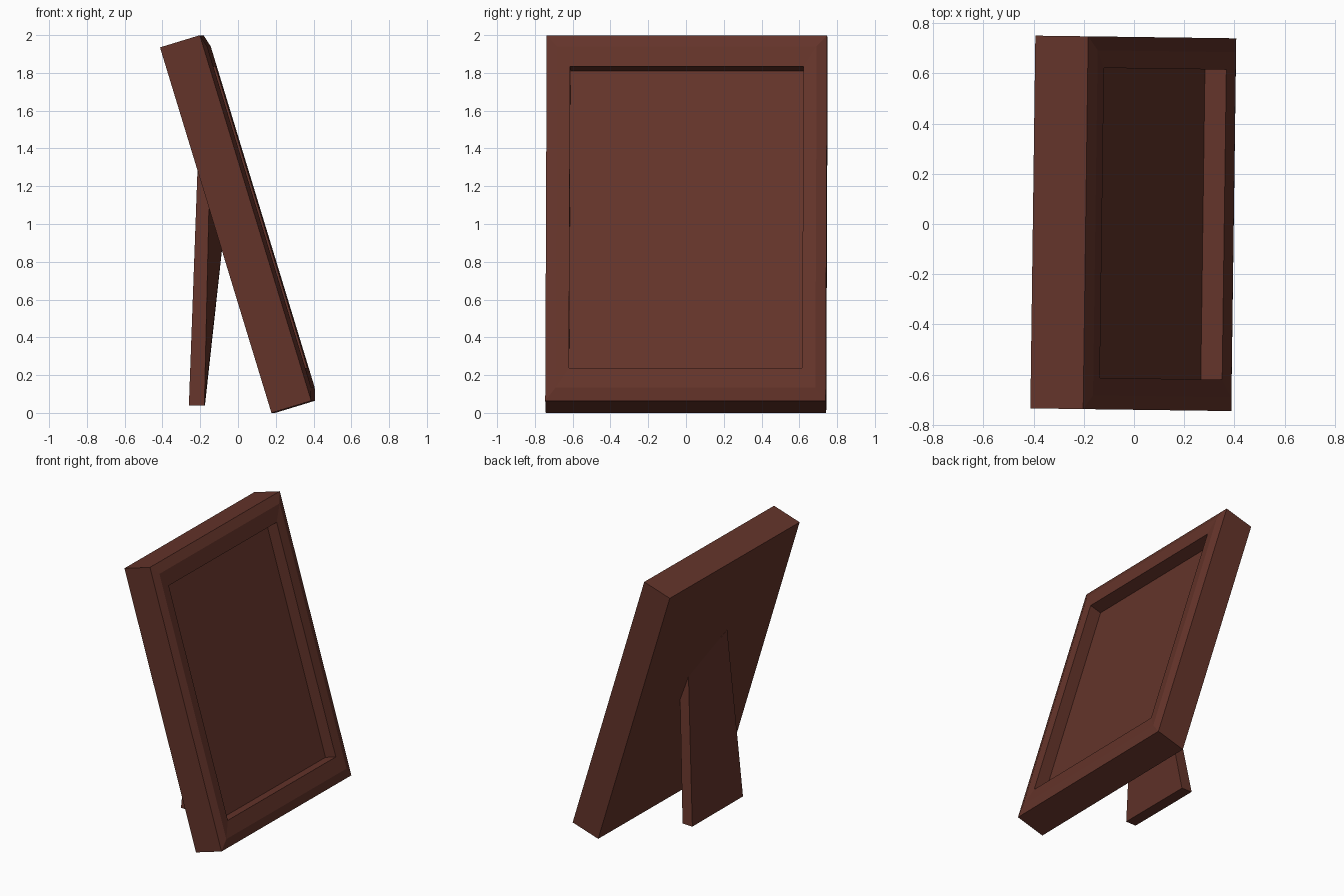
import bpy, bmesh
from math import atan2, radians
from mathutils import Matrix, Vector

cube = bpy.data.objects.get("Cube")
if cube:
    bpy.data.objects.remove(cube, do_unlink=True)

wood = bpy.data.materials.new("dark_brown_wood")
wood.use_nodes = True
colour = (0.127, 0.034, 0.023, 1)
wood.diffuse_color = colour
wood.node_tree.nodes["Principled BSDF"].inputs["Base Color"].default_value = colour


def loft(name, rings):
    """Join a stack of four-cornered rings and close both ends."""
    bm = bmesh.new()
    loops = [[bm.verts.new(p) for p in ring] for ring in rings]
    for a, b in zip(loops, loops[1:]):
        for i in range(4):
            j = (i + 1) % 4
            bm.faces.new((a[i], a[j], b[j], b[i]))
    bm.faces.new(loops[0][::-1])
    bm.faces.new(loops[-1])
    bmesh.ops.recalc_face_normals(bm, faces=bm.faces)
    mesh = bpy.data.meshes.new(name)
    bm.to_mesh(mesh)
    bm.free()
    mesh.materials.append(wood)
    obj = bpy.data.objects.new(name, mesh)
    bpy.context.collection.objects.link(obj)
    return obj


# Picture frame: each ring is (side inset, end inset, depth from the back)
WIDTH, HEIGHT, THICK = 1.485, 2.023, 0.22


def rectangle(side, end, depth):
    w, top = WIDTH / 2 - side, HEIGHT - end
    return [(depth, -w, end), (depth, w, end), (depth, w, top), (depth, -w, top)]


profile = [
    (0, 0, 0),                       # flat back
    (0, 0, THICK),                   # outer front edge
    (0.055, 0.067, THICK + 0.02),    # raised ridge
    (0.125, 0.176, THICK + 0.014),   # lip of the opening
    (0.125, 0.176, THICK - 0.075),   # recessed panel
]
frame = loft("picture_frame", [rectangle(*p) for p in profile])
lean = atan2(-0.59, 1.935)
frame.matrix_world = (Matrix.Translation((0.187, 0, 0))
                      @ Matrix.Rotation(radians(-0.77), 4, 'Z')
                      @ Matrix.Rotation(lean, 4, 'Y'))

# Support leg: tapered, slightly twisted plate whose top is buried in the frame
foot = [(-0.26, -0.293, 0.04), (-0.178, -0.293, 0.04),
        (-0.175, 0.29, 0.04), (-0.257, 0.293, 0.04)]
head = [(-0.214, -0.175, 1.3), (-0.149, -0.175, 1.3),
        (-0.061, 0.163, 1.08), (-0.134, 0.163, 1.08)]
loft("support_leg", [foot, head])
